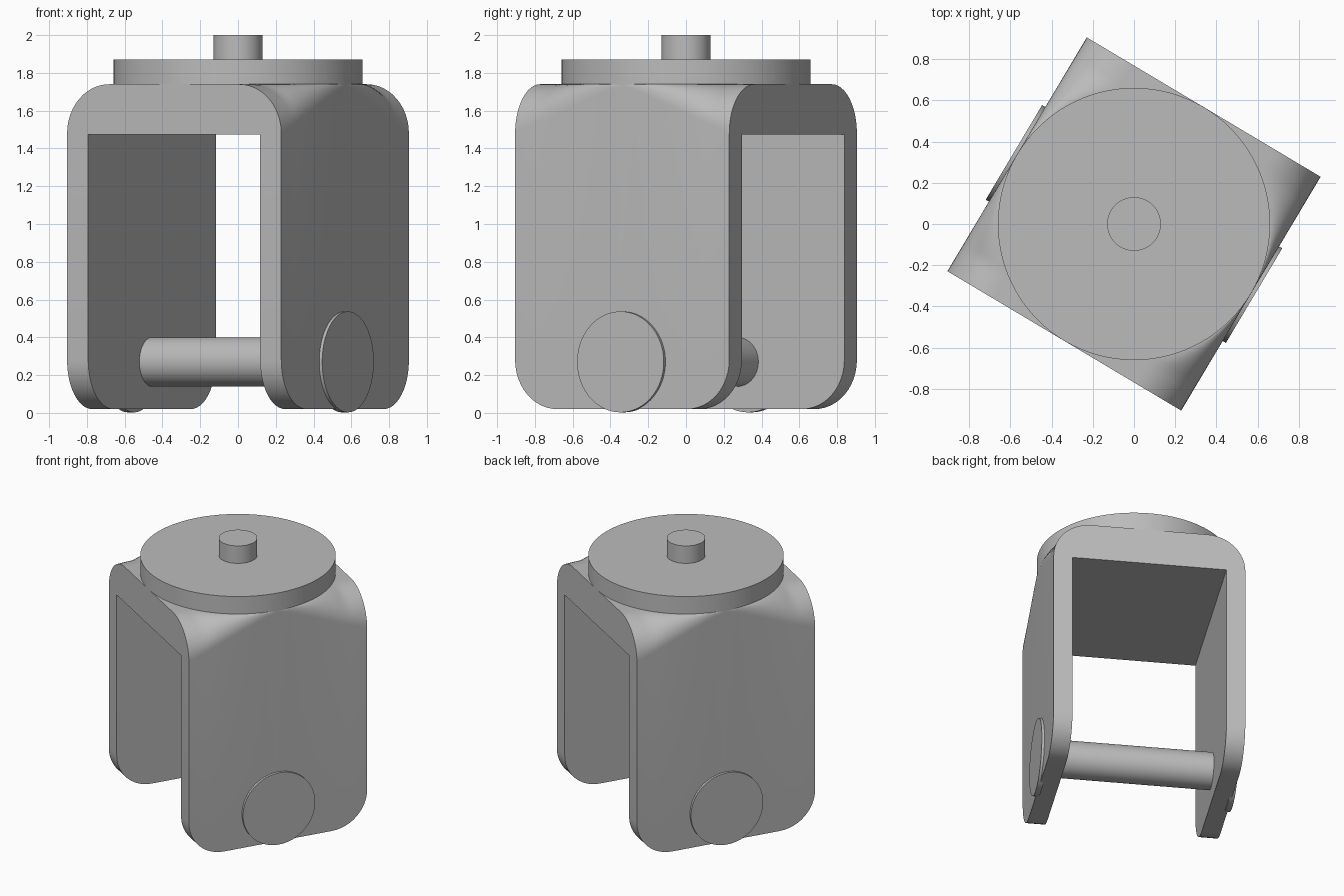
import bpy, bmesh
from math import sin, cos, pi, radians, sqrt
from mathutils import Matrix

cube = bpy.data.objects.get("Cube")
if cube:
    bpy.data.objects.remove(cube, do_unlink=True)

TURN = Matrix.Rotation(radians(-30.8), 4, 'Z')
HALF, INNER, R = 0.66, 0.53, 0.26
BOTTOM, CEILING, TOP = 0.02, 1.475, 1.74
AXLE_Z = 0.27

grey = bpy.data.materials.new("plain grey")
grey.use_nodes = True
grey.diffuse_color = (0.5, 0.5, 0.5, 1)
grey.node_tree.nodes["Principled BSDF"].inputs["Base Color"].default_value = (0.5, 0.5, 0.5, 1)


def finish(name, bm):
    bmesh.ops.recalc_face_normals(bm, faces=bm.faces)
    bm.transform(TURN)
    mesh = bpy.data.meshes.new(name)
    bm.to_mesh(mesh)
    bm.free()
    mesh.materials.append(grey)
    ob = bpy.data.objects.new(name, mesh)
    bpy.context.collection.objects.link(ob)
    bpy.ops.object.select_all(action='DESELECT')
    ob.select_set(True)
    bpy.context.view_layer.objects.active = ob
    bpy.ops.object.shade_smooth_by_angle(angle=radians(35))


def cylinder(name, radius, start, end, along_x=False):
    bm = bmesh.new()
    bmesh.ops.create_cone(bm, cap_ends=True, segments=96, radius1=radius,
                          radius2=radius, depth=end - start)
    bm.transform(Matrix.Translation((0, 0, (start + end) / 2)))
    if along_x:
        bm.transform(Matrix.Translation((0, 0, AXLE_Z)) @ Matrix.Rotation(pi / 2, 4, 'Y'))
    finish(name, bm)


def section(y):
    """Fork outline at depth y: rounded feet, shoulders fading out under the disc."""
    a = abs(y)
    low = BOTTOM
    if a > HALF - R:
        low += R - sqrt(max(0, R * R - (a - HALF + R) ** 2))
    rx = max(0.004, min(R, HALF - sqrt(max(0, HALF * HALF - a * a))))
    rz = max(0.004, R * a / HALF)
    half = [(INNER, CEILING), (INNER, low), (HALF, low)]
    for i in range(13):
        t = i / 12 * pi / 2
        half.append((HALF - rx + rx * cos(t), TOP - rz + rz * sin(t)))
    return half + [(-x, z) for x, z in reversed(half)]


# Fork body, lofted through sections from front to back
flat = HALF - R
depths = [flat * i / 10 for i in range(10)]
depths += [flat + R * sin(i / 12 * pi / 2) for i in range(13)]
depths = [-y for y in reversed(depths[1:])] + depths
bm = bmesh.new()
rings = [[bm.verts.new((x, y, z)) for x, z in section(y)] for y in depths]
for a, b in zip(rings, rings[1:]):
    for i in range(len(a)):
        j = (i + 1) % len(a)
        bm.faces.new((a[i], a[j], b[j], b[i]))
for ring in (rings[0], rings[-1]):
    bm.faces.new(ring)
finish("fork_body", bm)

# Swivel disc and stem on top
cylinder("swivel_disc", HALF, TOP - 0.005, 1.87)
cylinder("stem", 0.13, 1.865, 2.0)

# Axle between the legs, with a flat cap on each side
cylinder("axle", 0.13, -INNER - 0.02, INNER + 0.02, True)
cylinder("left_axle_cap", 0.267, HALF - 0.02, HALF + 0.018, True)
cylinder("right_axle_cap", 0.267, -HALF - 0.018, -HALF + 0.02, True)
